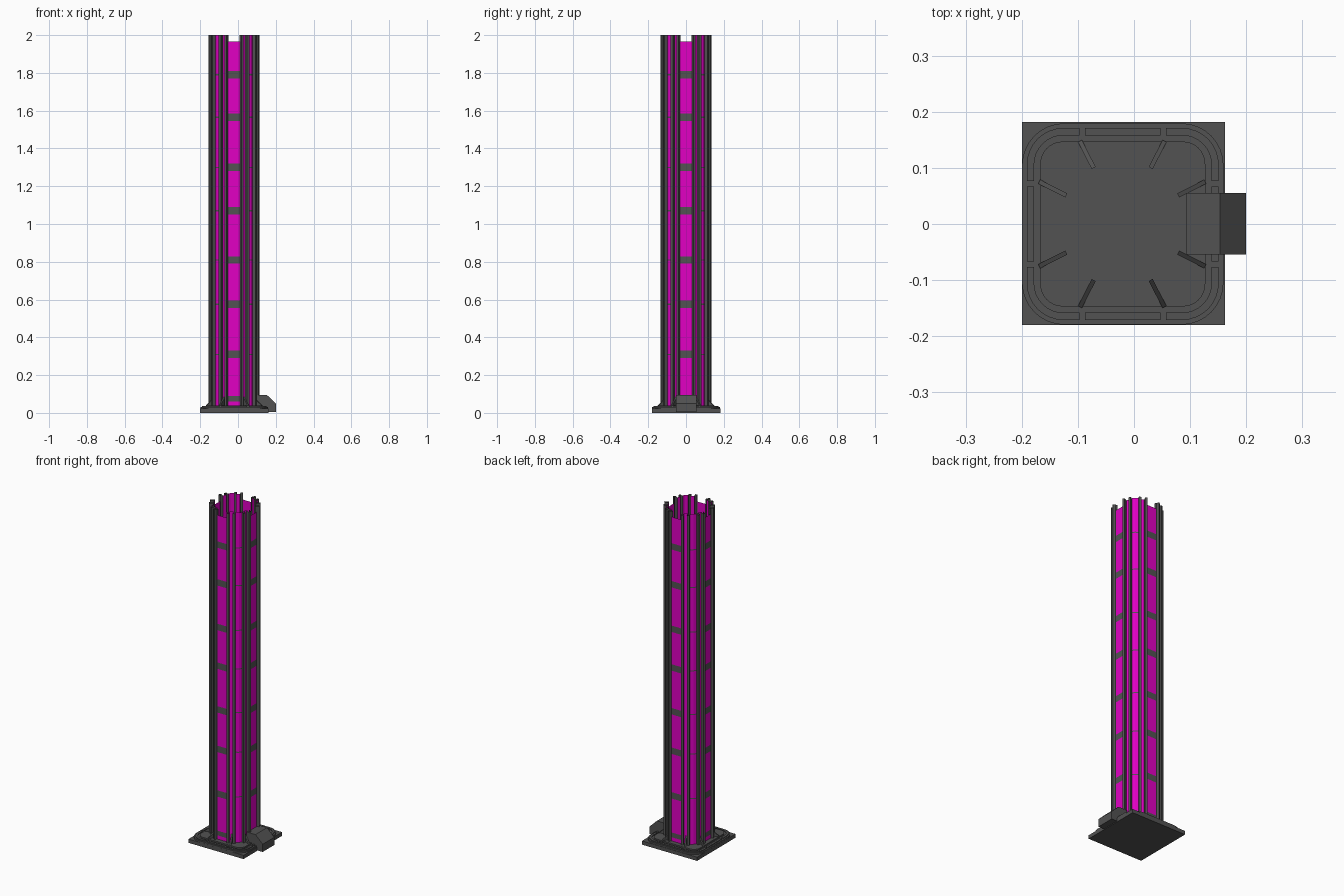
import bpy, bmesh
from math import cos, sin, radians, pi

if "Cube" in bpy.data.objects:
    bpy.data.objects.remove(bpy.data.objects["Cube"])

CX = -0.021          # column and base are offset from the connector box
Z0, TOP = 0.03, 2.0


def material(name, color):
    m = bpy.data.materials.new(name)
    m.diffuse_color = (*color, 1)
    m.use_nodes = True
    m.node_tree.nodes["Principled BSDF"].inputs["Base Color"].default_value = m.diffuse_color
    return m


glow = material("magenta_panel", (0.75, 0.0, 0.55))
dark = material("dark_metal", (0.085, 0.085, 0.085))


def finish(name, bm, mat=dark):
    me = bpy.data.meshes.new(name)
    bm.to_mesh(me)
    bm.free()
    ob = bpy.data.objects.new(name, me)
    bpy.context.scene.collection.objects.link(ob)
    me.materials.append(mat)
    return ob


def polar(ang, r, t):
    """Point at radial distance r and tangential offset t along an angle."""
    return (CX + r * cos(ang) - t * sin(ang), r * sin(ang) + t * cos(ang))


def add_wall(bm, pts, z0, z1):
    """Open vertical sheet along a plan polyline."""
    lo = [bm.verts.new((x, y, z0)) for x, y in pts]
    hi = [bm.verts.new((x, y, z1)) for x, y in pts]
    for i in range(len(pts) - 1):
        bm.faces.new((lo[i], lo[i + 1], hi[i + 1], hi[i]))


def add_prism(bm, pts3, vec):
    """Solid made by sweeping a planar outline along a vector."""
    n = len(pts3)
    a = [bm.verts.new(p) for p in pts3]
    b = [bm.verts.new([p[k] + vec[k] for k in range(3)]) for p in pts3]
    bm.faces.new(a[::-1])
    bm.faces.new(b)
    for i in range(n):
        j = (i + 1) % n
        bm.faces.new((a[i], a[j], b[j], b[i]))


def solid(name, outlines, z0, z1):
    bm = bmesh.new()
    for pts in outlines:
        add_prism(bm, [(x, y, z0) for x, y in pts], (0, 0, z1 - z0))
    bmesh.ops.recalc_face_normals(bm, faces=bm.faces)
    return finish(name, bm)


def arc(c, r, a0, steps=8):
    return [(c[0] + r * cos(a0 + pi / 2 * i / steps), c[1] + r * sin(a0 + pi / 2 * i / steps))
            for i in range(steps + 1)]


def rounded(h, r, cx):
    pts = []
    for k, (sx, sy) in enumerate([(1, 1), (-1, 1), (-1, -1), (1, -1)]):
        pts += arc((cx + sx * (h - r), sy * (h - r)), r, k * pi / 2)
    return pts


# Eight channel posts with a glowing inlay
posts, inlays = bmesh.new(), bmesh.new()
RO, RI, HW, CH = 0.1375, 0.113, 0.0235, 0.0105
for k in range(4):
    for s in (-1, 1):
        a = k * pi / 2 + s * radians(26)
        for side in ([(RI, -HW), (RO, -HW), (RO, -CH), (RI, -CH)],
                     [(RI, CH), (RO, CH), (RO, HW), (RI, HW)]):
            add_wall(posts, [polar(a, r, t) for r, t in side], Z0, TOP)
        add_wall(inlays, [polar(a, RI, -CH), polar(a, RI, CH)], Z0, TOP)
finish("channel_posts", posts)
finish("post_inlays", inlays, glow)

# Main panels split by flush dark bars, and creased corner panels
panels, bars, corners, ticks = bmesh.new(), bmesh.new(), bmesh.new(), bmesh.new()
levels = [0.075, 0.31, 0.575, 0.81, 1.07, 1.30, 1.565, 1.79]
for k in range(4):
    a = k * pi / 2
    line = [polar(a, 0.120, -0.031), polar(a, 0.120, 0.031)]
    for s in (-1, 1):
        edge = [polar(a, 0.120, s * 0.031), polar(a, 0.120, s * 0.035)]
        add_wall(bars, edge[::s], Z0, TOP)
    z = Z0
    for lv in levels:
        h = 0.014 if lv < 0.1 else 0.019
        add_wall(panels, line, z, lv - h)
        add_wall(bars, line, lv - h, lv + h)
        z = lv + h
    add_wall(panels, line, z, 1.965)
    crease = [polar(a + pi / 4, r, t) for r, t in ((0.122, -0.019), (0.126, 0), (0.122, 0.019))]
    z = Z0
    for lv in levels[1:]:
        add_wall(corners, crease, z, lv - 0.003)
        add_wall(ticks, crease, lv - 0.003, lv + 0.003)
        z = lv + 0.003
    add_wall(corners, crease, z, TOP)
finish("main_panels", panels, glow)
finish("panel_frames", bars)
finish("corner_panels", corners, glow)
finish("corner_seams", ticks)

# Base: square plate, rounded plate, inner floor
BX = -0.02
solid("base_plate", [[(-0.2, -0.18), (0.162, -0.18), (0.162, 0.182), (-0.2, 0.182)]], 0, 0.022)
solid("rounded_plate", [rounded(0.1795, 0.075, BX)], 0.02, 0.031)
solid("inner_floor", [rounded(0.147, 0.04, BX)], 0.025, 0.039)

# Segmented raised ring: four straight pieces and four corner pieces
pieces = []
RO2, RI2, C = 0.171, 0.158, 0.106
local_side = [(RI2, -0.067), (RO2, -0.067), (RO2, 0.067), (RI2, 0.067)]
local_corner = ([(RO2, 0.077)] + arc((C, C), RO2 - C, 0) + [(0.077, RO2), (0.077, RI2)]
                + arc((C, C), RI2 - C, 0)[::-1] + [(RI2, 0.077)])
for k in range(4):
    c, s = round(cos(k * pi / 2)), round(sin(k * pi / 2))
    for pts in (local_side, local_corner):
        pieces.append([(BX + x * c - y * s, x * s + y * c) for x, y in pts])
solid("base_ring", pieces, 0.025, 0.036)

# Sloped gusset fins around the column foot
fins = bmesh.new()
for k in range(4):
    for s in (-1, 1):
        a = k * pi / 2 + s * radians(27)
        prof = [(0.112, 0.03), (0.166, 0.03), (0.166, 0.039), (0.112, 0.085)]
        p = [(*polar(a, r, -0.004), z) for r, z in prof]
        add_prism(fins, p, (-0.008 * sin(a), 0.008 * cos(a), 0))
bmesh.ops.recalc_face_normals(fins, faces=fins.faces)
finish("gusset_fins", fins)

# Connector box with sloped outer top
box = bmesh.new()
prof = [(0.093, 0.02), (0.15, 0.004), (0.2, 0.004), (0.2, 0.05), (0.153, 0.095), (0.093, 0.095)]
add_prism(box, [(x, -0.054, z) for x, z in prof], (0, 0.109, 0))
bmesh.ops.recalc_face_normals(box, faces=box.faces)
finish("connector_box", box)
